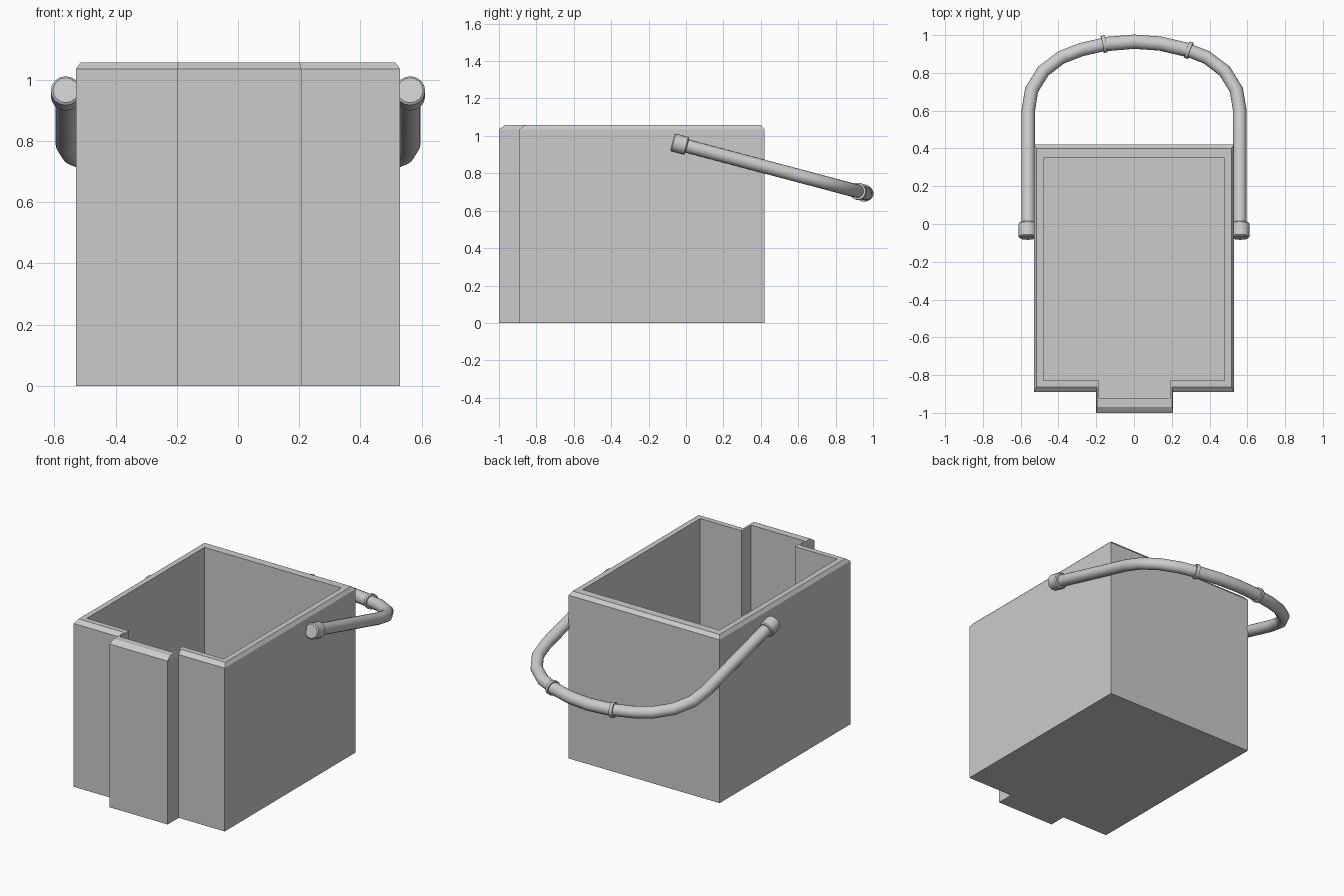
import bpy, bmesh
from math import cos, sin, pi
from mathutils import Vector

if "Cube" in bpy.data.objects:
    bpy.data.objects.remove(bpy.data.objects["Cube"])


def finish(bm, name, smooth=False):
    bmesh.ops.recalc_face_normals(bm, faces=bm.faces[:])
    me = bpy.data.meshes.new(name)
    bm.to_mesh(me)
    bm.free()
    ob = bpy.data.objects.new(name, me)
    bpy.context.collection.objects.link(ob)
    if smooth:
        bpy.ops.object.select_all(action='DESELECT')
        ob.select_set(True)
        bpy.context.view_layer.objects.active = ob
        bpy.ops.object.shade_smooth_by_angle(angle=0.7)
    return ob


def loft(loops, name, smooth=False):
    """Skin a list of equal-length point loops and cap both ends."""
    bm = bmesh.new()
    rings = [[bm.verts.new(p) for p in loop] for loop in loops]
    n = len(rings[0])
    for a, b in zip(rings, rings[1:]):
        for i in range(n):
            j = (i + 1) % n
            bm.faces.new((a[i], a[j], b[j], b[i]))
    bm.faces.new(rings[0])
    bm.faces.new(rings[-1])
    return finish(bm, name, smooth)


def outline(x, back, front, left, right, spout, z):
    """Box outline with a narrower bay at the front."""
    return [(x, back, z), (-x, back, z), (-x, front, z), (left, front, z),
            (left, spout, z), (right, spout, z), (right, front, z), (x, front, z)]


# Open bin: outer wall, chamfered rim, inner wall and floor
outer = (0.53, 0.42, -0.89, -0.2, 0.207, -1.0)
rim = (0.515, 0.40, -0.862, -0.195, 0.202, -0.968)
inner = (0.48, 0.35, -0.828, -0.185, 0.19, -0.922)
loft([outline(*outer, 0), outline(*outer, 1.035), outline(*rim, 1.057),
      outline(*inner, 1.057), outline(*inner, 0.04)], "bin_body")

# Handle lies in a tilted plane
NORMAL = Vector((0, 0.265, 1)).normalized()


def on_plane(x, y):
    return Vector((x, y, 0.947 - 0.265 * y))


def tube(path, radii, name, sides=16):
    loops = []
    for i, p in enumerate(path):
        t = (path[min(i + 1, len(path) - 1)] - path[max(i - 1, 0)]).normalized()
        side = t.cross(NORMAL)
        loops.append([p + radii[i] * (cos(2 * pi * k / sides) * side
                                      + sin(2 * pi * k / sides) * NORMAL)
                      for k in range(sides)])
    return loft(loops, name, True)


# Bail tube
half = [(0.56, -0.04), (0.56, 0.6), (0.542, 0.71), (0.48, 0.81),
        (0.385, 0.882), (0.28, 0.923), (0.14, 0.955)]
pts = half + [(0, 0.965)] + [(-x, y) for x, y in reversed(half)]
path = [on_plane(*p) for p in pts]
tube(path, [0.036] * len(path), "handle")

# Grip sleeve between the two collars
grip = [on_plane(*p) for p in [(0.29, 0.92), (0.14, 0.955), (0, 0.965), (-0.155, 0.952)]]
tube(grip, [0.038] * 4, "handle_grip")

# Collars at the ends of the grip
for name, c, d in (("right", (0.29, 0.92), (-0.94, 0.33)),
                   ("left", (-0.158, 0.952), (-0.98, -0.18))):
    ends = [on_plane(c[0] + s * d[0], c[1] + s * d[1]) for s in (-0.01, 0.01)]
    tube(ends, [0.046] * 2, "collar_" + name)

# Pivot caps against the side walls
for name, s in (("right", 1), ("left", -1)):
    ys = (-0.073, -0.067, 0.0, 0.006)
    tube([on_plane(s * 0.563, y) for y in ys],
         [0.042, 0.049, 0.049, 0.043], "pivot_cap_" + name)
